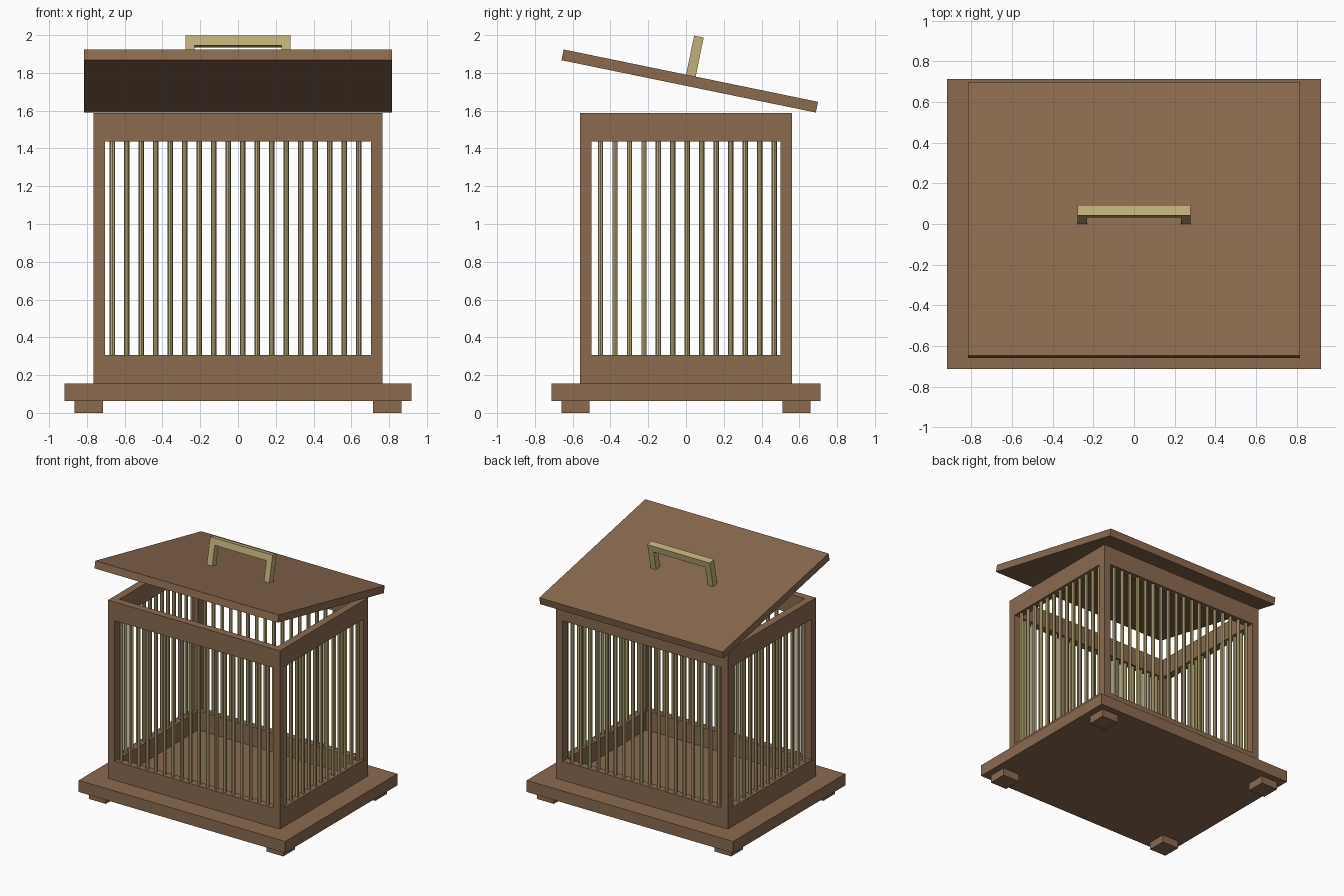
import bpy, bmesh, math
from itertools import product
from mathutils import Matrix, Vector

if "Cube" in bpy.data.objects:
    bpy.data.objects.remove(bpy.data.objects["Cube"])


def material(name, rgb):
    m = bpy.data.materials.new(name)
    m.diffuse_color = (*rgb, 1)
    m.use_nodes = True
    m.node_tree.nodes["Principled BSDF"].inputs["Base Color"].default_value = m.diffuse_color
    return m


WOOD = material("brown wood", (0.258, 0.147, 0.078))
CANE = material("pale bamboo", (0.53, 0.44, 0.195))


def finish(name, bm, mat, matrix=Matrix()):
    bmesh.ops.recalc_face_normals(bm, faces=bm.faces)
    mesh = bpy.data.meshes.new(name)
    bm.to_mesh(mesh)
    bm.free()
    mesh.materials.append(mat)
    ob = bpy.data.objects.new(name, mesh)
    ob.matrix_world = matrix
    bpy.context.collection.objects.link(ob)
    return ob


def cells(name, xs, ys, zs, keep, mat, matrix=Matrix()):
    """Solid made of the kept cells of a box grid, with only its outer skin."""
    axes = (xs, ys, zs)
    kept = {c for c in product(*(range(len(a) - 1) for a in axes)) if keep(*c)}
    bm = bmesh.new()
    for c in kept:
        for ax, side in product(range(3), (0, 1)):
            n = list(c)
            n[ax] += 2 * side - 1
            if tuple(n) in kept:
                continue
            u, v = (ax + 1) % 3, (ax + 2) % 3
            corners = []
            for du, dv in ((0, 0), (1, 0), (1, 1), (0, 1)):
                i = list(c)
                i[ax] += side
                i[u] += du
                i[v] += dv
                corners.append(bm.verts.new([axes[k][i[k]] for k in range(3)]))
            bm.faces.new(corners if side else corners[::-1])
    bmesh.ops.remove_doubles(bm, verts=bm.verts, dist=1e-5)
    bmesh.ops.dissolve_limit(bm, angle_limit=0.01, verts=bm.verts, edges=bm.edges)
    return finish(name, bm, mat, matrix)


def box(name, x, y, z, mat, matrix=Matrix()):
    return cells(name, x, y, z, lambda *c: True, mat, matrix)


# Feet and base board
for sx, sy in product((-1, 1), repeat=2):
    box("foot", sorted((sx * 0.715, sx * 0.865)), sorted((sy * 0.51, sy * 0.66)),
        (0, 0.062), WOOD)
box("base_board", (-0.919, 0.919), (-0.713, 0.713), (0.062, 0.155), WOOD)

# Cage frame: corner posts with a rail ring at bottom and top
cells("cage_frame", (-0.765, -0.705, 0.705, 0.765), (-0.56, -0.5, 0.5, 0.56),
      (0.155, 0.307, 1.437, 1.588),
      lambda i, j, k: (i != 1 and j != 1) or (k != 1 and (i != 1 or j != 1)), WOOD)


# Thin upright bars along each wall
def bars(name, points):
    bm = bmesh.new()
    for x, y in points:
        bmesh.ops.create_cone(bm, cap_ends=True, segments=8, radius1=0.014,
                              radius2=0.014, depth=1.15,
                              matrix=Matrix.Translation((x, y, 0.872)))
    finish(name, bm, CANE)


STEP = 0.0767
for s, side in ((-1, "front"), (1, "back")):
    bars(side + "_bars", [(-0.665 + STEP * i, s * 0.53) for i in range(18)])
for s, side in ((-1, "left"), (1, "right")):
    bars(side + "_bars", [(s * 0.735, -0.453 + STEP * i) for i in range(13)])

# Tilted lid with its bracket handle
TILT = Matrix.Translation((0, 0.02, 1.757)) @ Matrix.Rotation(-0.203, 4, 'X')
box("lid", (-0.816, 0.816), (-0.6875, 0.6875), (-0.029, 0.029), WOOD, TILT)
cells("lid_handle", (-0.278, -0.23, 0.23, 0.278), (-0.026, 0.026),
      (0.029, 0.187, 0.24), lambda i, j, k: i != 1 or k == 1, CANE, TILT)
